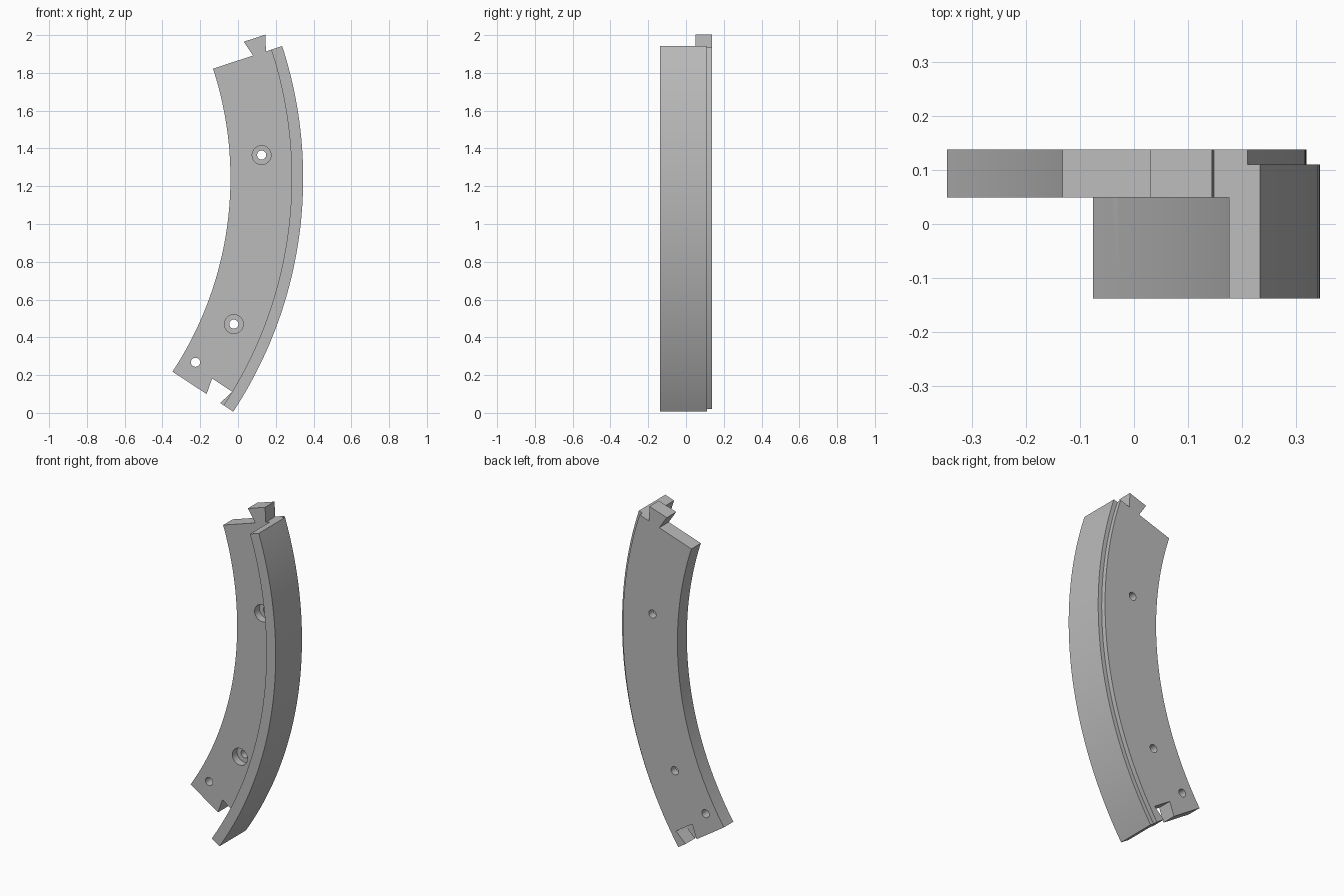
import bpy, bmesh, math
from mathutils import Vector

cube = bpy.data.objects.get("Cube")
if cube:
    bpy.data.objects.remove(cube, do_unlink=True)

CX, CZ = -1.905, 1.243                 # arc centre
TOP = math.radians(18.1)
BOTTOM = TOP - math.tau / 7            # one seventh of a ring
BACK, WEB, FRONT = 0.138, 0.049, -0.138
STEPS = 64

grey = bpy.data.materials.new("plain grey")
grey.use_nodes = True
colour = (0.5, 0.5, 0.5, 1)
grey.diffuse_color = colour
grey.node_tree.nodes["Principled BSDF"].inputs["Base Color"].default_value = colour


def make(name, bm):
    bmesh.ops.recalc_face_normals(bm, faces=bm.faces)
    mesh = bpy.data.meshes.new(name)
    bm.to_mesh(mesh)
    bm.free()
    mesh.materials.append(grey)
    ob = bpy.data.objects.new(name, mesh)
    bpy.context.collection.objects.link(ob)
    return ob


def polar(r, angle, y, t=0):
    """Point at radius r, shifted by t along the tangent at that angle."""
    c, s = math.cos(angle), math.sin(angle)
    return Vector((CX + r * c - t * s, y, CZ + r * s + t * c))


def sweep(name, section):
    bm = bmesh.new()
    rings = []
    for i in range(STEPS + 1):
        a = BOTTOM + (TOP - BOTTOM) * i / STEPS
        rings.append([bm.verts.new(polar(r, a, y)) for r, y in section])
    n = len(section)
    for lo, hi in zip(rings, rings[1:]):
        for j in range(n):
            k = (j + 1) % n
            bm.faces.new((lo[j], lo[k], hi[k], hi[j]))
    bm.faces.new(rings[0])
    bm.faces.new(rings[-1])
    return make(name, bm)


def prism(name, points, y0, y1):
    bm = bmesh.new()
    face = bm.faces.new([bm.verts.new((p.x, y0, p.z)) for p in points])
    out = bmesh.ops.extrude_face_region(bm, geom=[face])["geom"]
    bmesh.ops.translate(bm, vec=(0, y1 - y0, 0),
                        verts=[v for v in out if isinstance(v, bmesh.types.BMVert)])
    return make(name, bm)


def dovetail(name, angle, mid, neck, tip, depth, root, y0, y1):
    outline = [(-neck, root), (-neck, 0), (-tip, depth), (tip, depth), (neck, 0), (neck, root)]
    return prism(name, [polar(mid + r, angle, 0, t) for r, t in outline], y0, y1)


def drill(name, x, z, radius, y0, y1):
    ring = [Vector((x + radius * math.cos(a), 0, z + radius * math.sin(a)))
            for a in (math.tau * i / 32 for i in range(32))]
    return prism(name, ring, y0, y1)


def combine(target, tool, operation):
    mod = target.modifiers.new(tool.name, 'BOOLEAN')
    mod.operation, mod.solver, mod.object = operation, 'EXACT', tool
    bpy.context.view_layer.objects.active = target
    bpy.ops.object.modifier_apply(modifier=mod.name)
    bpy.data.objects.remove(tool, do_unlink=True)


# Curved plate with a raised outer rim and a stepped back edge
segment = sweep("ring_segment", [
    (1.865, WEB), (2.189, WEB), (2.189, FRONT), (2.25, FRONT),
    (2.25, 0.11), (2.225, 0.11), (2.225, BACK), (1.865, BACK)])

# Dovetail tab on the top end, matching socket in the bottom end
combine(segment, dovetail("tab", TOP, 2.124, 0.036, 0.06, 0.085, -0.02, WEB, BACK), 'UNION')
combine(segment, dovetail("socket", BOTTOM, 2.124, 0.043, 0.064, 0.085, -0.05,
                          WEB - 0.02, BACK + 0.05), 'DIFFERENCE')

# Two counterbored screw holes and one plain hole
for x, z, bored in ((0.125, 1.365, True), (-0.022, 0.47, True), (-0.225, 0.268, False)):
    combine(segment, drill("hole", x, z, 0.024, WEB - 0.05, BACK + 0.05), 'DIFFERENCE')
    if bored:
        combine(segment, drill("counterbore", x, z, 0.05, WEB - 0.05, WEB + 0.045), 'DIFFERENCE')

bpy.ops.object.select_all(action='DESELECT')
segment.select_set(True)
bpy.context.view_layer.objects.active = segment
bpy.ops.object.shade_smooth_by_angle(angle=math.radians(30))
